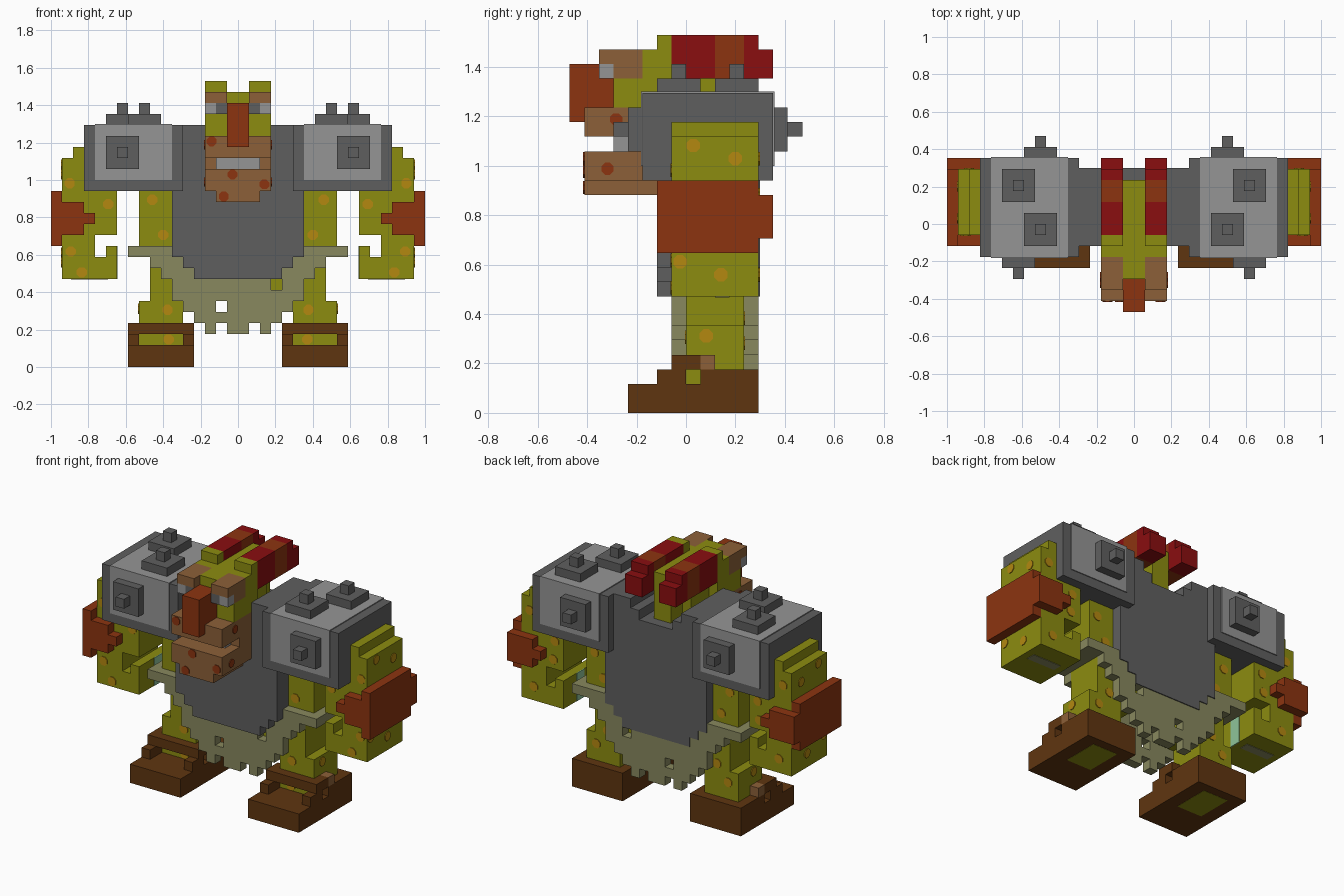
import bpy, bmesh, math
from mathutils import Matrix, Vector

cube = bpy.data.objects.get("Cube")
if cube:
    bpy.data.objects.remove(cube, do_unlink=True)

U = 1 / 17  # size of one block


def material(name, hexcode):
    rgb = [int(hexcode[i:i + 2], 16) / 255 for i in (0, 2, 4)]
    lin = [c / 12.92 if c <= 0.04045 else ((c + 0.055) / 1.055) ** 2.4 for c in rgb]
    m = bpy.data.materials.new(name)
    m.use_nodes = True
    m.diffuse_color = (*lin, 1)
    m.node_tree.nodes["Principled BSDF"].inputs["Base Color"].default_value = (*lin, 1)
    return m


SKIN = material("olive skin", "8c8c10")
SPOT = material("ochre spot", "b38810")
IRON = material("dark iron", "5f5f5f")
STEEL = material("light steel", "959595")
CLOTH = material("sage cloth", "88885e")
BOOT = material("boot leather", "5f3510")
RUST = material("rust red", "8c3410")
TAN = material("tan face", "8c6038")
RED = material("crest red", "8a0e10")
MINT = material("pale mint", "8fc49a")


def finish(name, bm, mat):
    me = bpy.data.meshes.new(name)
    bm.to_mesh(me)
    bm.free()
    me.materials.append(mat)
    ob = bpy.data.objects.new(name, me)
    bpy.context.collection.objects.link(ob)
    return ob


def part(name, mat, boxes, mirror=False):
    """Boxes are (x0, x1, y0, y1, z0, z1) in block units."""
    bm = bmesh.new()
    for x0, x1, y0, y1, z0, z1 in boxes:
        spans = [(x0, x1), (-x1, -x0)] if mirror else [(x0, x1)]
        for a, b in spans:
            mid = Vector(((a + b) / 2, (y0 + y1) / 2, (z0 + z1) / 2)) * U
            size = Matrix.Diagonal(((b - a) * U, (y1 - y0) * U, (z1 - z0) * U, 1))
            bmesh.ops.create_cube(bm, size=1, matrix=Matrix.Translation(mid) @ size)
    return finish(name, bm, mat)


def spots(name, mat, axis, places, r=0.5, mirror=True):
    """Thin octagonal plates facing along the given axis."""
    rot = Matrix.Rotation(math.pi / 2, 4, {"x": "Y", "y": "X"}[axis])
    bm = bmesh.new()
    for x, y, z in places:
        for s in ((1, -1) if mirror else (1,)):
            m = Matrix.Translation(Vector((x * s, y, z)) * U) @ rot @ Matrix.Rotation(math.pi / 8, 4, "Z")
            bmesh.ops.create_cone(bm, cap_ends=True, segments=8, radius1=r * U,
                                  radius2=r * U, depth=0.009, matrix=m)
    return finish(name, bm, mat)


# Boots with side walls, strap and buckle
part("boots", BOOT, [
    (4, 10, -4, 5, 0, 2),
    (4, 5, -2, 0, 2, 3), (9, 10, -2, 0, 2, 3),
    (4, 5, 1, 5, 2, 3), (9, 10, 1, 5, 2, 3), (5, 9, 4, 5, 2, 3),
    (4, 10, -1, 1, 3, 4)], True)
part("boot_buckles", TAN, [(9, 10, 1, 2, 3, 4)], True)
part("boot_sole_patches", SKIN, [(5.5, 8.5, 0, 4, -0.02, 0.05)], True)

# Legs and torso
part("legs", SKIN, [(5, 9, 0, 4, 2, 6), (3, 8, 0, 4, 6, 11)], True)
part("torso", SKIN, [(-9, 9, 0, 4, 11, 18), (-7, 7, 0, 4, 8, 11)])

# Ragged loincloth: waist ring, then front and back panels narrowing downwards
cloth = [(-10, 10, -1, 5, 10, 11)]
holes = {(-2, 5), (3, 7)}
for z, half in ((9, 8), (8, 7), (7, 6), (6, 6), (5, 5), (4, 4)):
    start = -half
    cuts = sorted(x for x, hz in holes if hz == z)
    for x in cuts + [half]:
        for y in (-1, 4):
            cloth.append((start, x, y, y + 1, z, z + 1))
        start = x + 1
for x0, x1 in ((-3, -2), (-1, 1), (2, 3)):
    for y in (-1, 4):
        cloth.append((x0, x1, y, y + 1, 3, 4))
part("loincloth", CLOTH, cloth)

# Body armour with stepped bottom and scooped neck
part("body_armour", IRON, [
    (-4, 4, -2, 5.1, 8, 9), (-5, 5, -2, 5.1, 9, 10), (-6, 6, -2, 5.1, 10, 16),
    (-5, 5, -2, 5.1, 16, 20), (-5, -2, -2, 5.1, 20, 21), (2, 5, -2, 5.1, 20, 21),
    (-5, -3, -2, 5.1, 21, 22), (3, 5, -2, 5.1, 21, 22)])

# Shoulder pads, steel facing and studs
part("shoulder_pads", IRON, [(5, 14, -3, 6, 16, 22)], True)
part("shoulder_facings", STEEL, [(6, 13, -3.1, 6.1, 17, 22.1)], True)
part("shoulder_studs", IRON, [
    (9, 12, 2, 5, 22, 23), (10, 11, 3, 4, 23, 24),
    (7, 10, -2, 1, 22, 23), (8, 9, -1, 0, 23, 24),
    (9, 12, -4, -3, 18, 21), (10, 11, -5, -4, 19, 20),
    (7, 10, 6, 7, 18, 21), (8, 9, 7, 8, 19, 20)], True)

# Arms with curled hands
part("arms", SKIN, [
    (14, 15, -1, 5, 16, 20), (15, 16, -1, 5, 16, 19),
    (11, 16, -1, 5, 12, 16.1), (13, 16, -1, 5, 10, 12),
    (11, 12, -1, 5, 10, 11), (11, 16, -1, 5, 8, 10)], True)
part("elbow_guards", RUST, [
    (16, 17, -2, 5, 11, 16), (14, 17, -2, 6, 12, 15), (13, 17, -2, 6, 13, 14)], True)
part("hand_stripes", MINT, [(10.95, 11.05, 1.5, 2.8, 8, 11)], True)
part("palm_stripes", CLOTH, [(11.8, 15.2, 2, 3, 7.95, 8.05)], True)

# Head
part("head", SKIN, [
    (-3, 3, -5, -1, 21, 23), (-3, 3, -3, -1, 22, 24), (-1, 1, -5, 4, 20, 25),
    (-3, -1, -3, -2, 24, 25), (1, 3, -3, -2, 24, 25),
    (-3, -1, -2, -1, 24, 26), (1, 3, -2, -1, 24, 26),
    (-2, 2, -1, 2, 20, 23)])
part("face", TAN, [
    (-3, 3, -7, -2, 16, 18), (-2, 2, -7, -1, 15, 16),
    (-3, 3, -7, -4, 19, 21), (-3, 3, -4, -2, 18, 21)])
part("teeth", STEEL, [(-2, 2, -5, -4, 18, 19)])
part("nose", RUST, [(-1, 1, -8, -5, 20, 24)])
part("brows", TAN, [(1, 3, -6, -3, 24, 25), (1, 3, -5, -3, 23, 24)], True)
part("eyes", STEEL, [(2, 3, -6, -5, 23, 24)], True)
part("eye_corners", IRON, [(1, 2, -6, -5, 23, 24)], True)

# Twin crests in red and rust bands
part("crests", RED, [(1, 3, -1, 2, 23, 26), (1, 3, 4, 5, 23, 26), (1, 3, 5, 6, 23, 25)], True)
part("crest_bands", RUST, [(1, 3, 2, 4, 23, 26)], True)

# Skin and face spots
spots("front_arm_spots", SPOT, "y", [
    (15.3, -1, 16.7), (15.2, -1, 10.5), (14.2, -1, 8.6), (11.8, -1, 14.8)])
spots("back_arm_spots", SPOT, "y", [(15, 5, 17.5), (12.2, 5, 13), (14.5, 5, 9.5), (12, 5, 15)])
spots("outer_arm_spots", SPOT, "x", [
    (16, 0.5, 18.4), (16, 3.4, 17.5), (16, 2.4, 9.5), (16, -0.4, 10.4)])
spots("front_body_spots", SPOT, "y", [(7.8, 0, 15.2), (6.8, 0, 12), (6.4, 0, 5.2), (6.3, 0, 2.5)])
spots("back_body_spots", SPOT, "y", [(8, 4, 14.5), (7, 4, 12), (6.5, 4, 6.5), (7.8, 4, 4.8)])
spots("outer_leg_spots", SPOT, "x", [(9, 1.4, 5.3)])
spots("jaw_spots", RUST, "y", [
    (-0.5, -7, 17.5), (2.4, -7, 16.6), (-2.4, -7, 20.5), (-1.3, -7, 15.5)], 0.48, False)
spots("cheek_spots", RUST, "x", [(3, -5.4, 16.8), (3, -4.8, 20.2)], 0.45)
